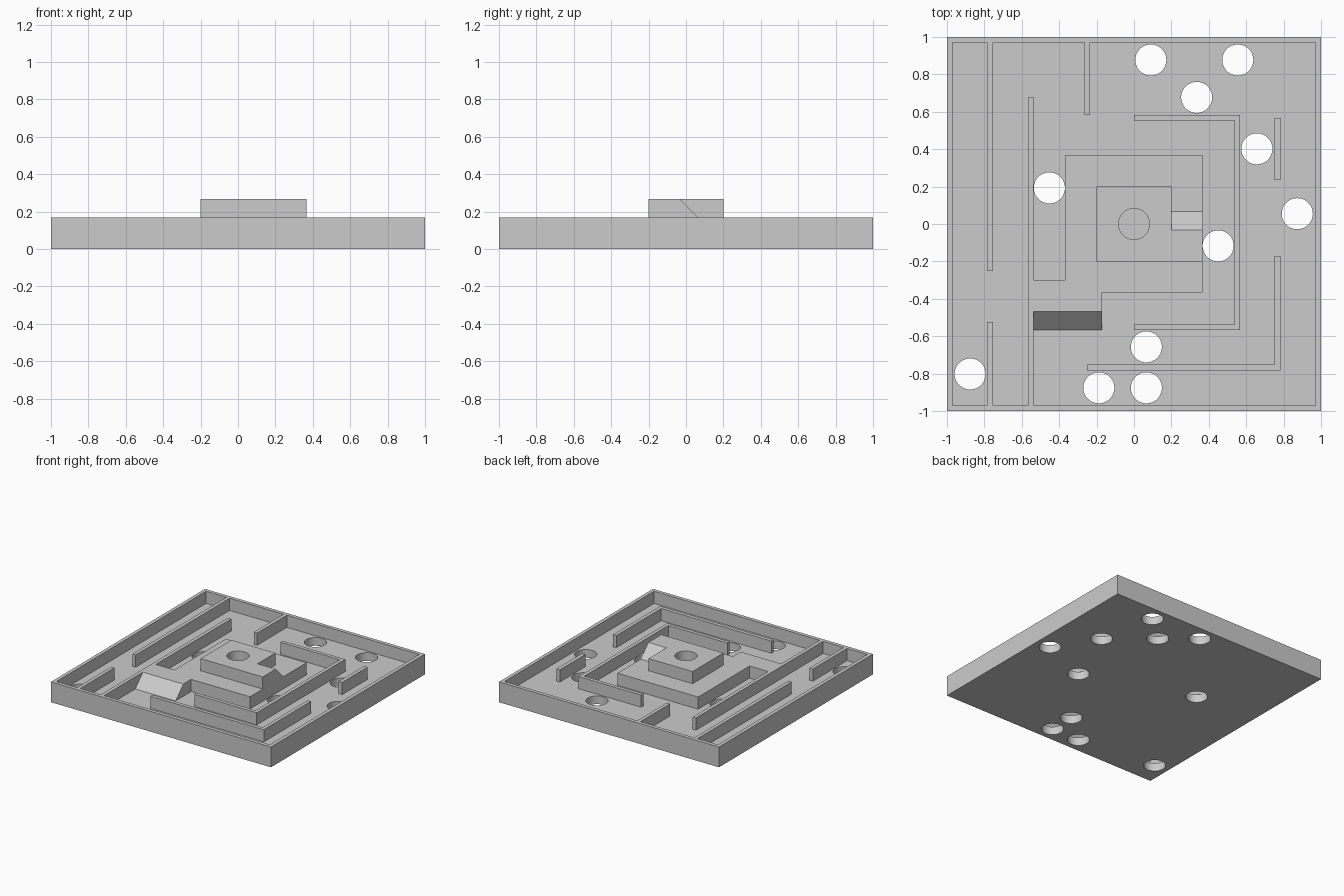
import bpy, bmesh, math
from mathutils import Vector

if "Cube" in bpy.data.objects:
    bpy.data.objects.remove(bpy.data.objects["Cube"])

FLOOR, RIM, TOP, SUNK = 0.067, 0.167, 0.267, 0.03   # level heights


def make_object(name, bm):
    bmesh.ops.recalc_face_normals(bm, faces=bm.faces)
    mesh = bpy.data.meshes.new(name)
    bm.to_mesh(mesh)
    bm.free()
    ob = bpy.data.objects.new(name, mesh)
    bpy.context.collection.objects.link(ob)
    return ob


def prism(name, points, direction):
    """Solid made by sweeping a closed outline along a vector."""
    bm = bmesh.new()
    face = bm.faces.new([bm.verts.new(p) for p in points])
    ext = bmesh.ops.extrude_face_region(bm, geom=[face])
    verts = [g for g in ext["geom"] if isinstance(g, bmesh.types.BMVert)]
    bmesh.ops.translate(bm, verts=verts, vec=Vector(direction))
    return make_object(name, bm)


def slab(name, outline, z0, z1):
    return prism(name, [(x, y, z0) for x, y in outline], (0, 0, z1 - z0))


def box(name, x0, x1, y0, y1, z0, z1):
    return slab(name, [(x0, y0), (x1, y0), (x1, y1), (x0, y1)], z0, z1)


def cylinders(name, centres, r, z0, z1):
    bm = bmesh.new()
    for x, y in centres:
        new = bmesh.ops.create_cone(bm, cap_ends=True, segments=48, radius1=r, radius2=r, depth=z1 - z0)
        bmesh.ops.translate(bm, verts=new["verts"], vec=(x, y, (z0 + z1) / 2))
    return make_object(name, bm)


def combine(target, part, operation):
    """Apply a boolean and remove the part that was used."""
    mod = target.modifiers.new(part.name, "BOOLEAN")
    mod.operation, mod.solver, mod.object = operation, "EXACT", part
    dg = bpy.context.evaluated_depsgraph_get()
    mesh = bpy.data.meshes.new_from_object(target.evaluated_get(dg))
    target.modifiers.clear()
    target.data = mesh
    bpy.data.objects.remove(part)


# Tray with raised rim
maze = box("maze_board", -1, 1, -1, 1, 0, RIM)
combine(maze, box("pocket", -0.97, 0.97, -0.97, 0.97, FLOOR, 0.5), "DIFFERENCE")

# Thin maze walls as outlines
walls = [
    [(-0.785, -0.25), (-0.755, -0.25), (-0.755, 0.985), (-0.785, 0.985)],
    [(-0.785, -0.985), (-0.755, -0.985), (-0.755, -0.525), (-0.785, -0.525)],
    [(-0.567, -0.985), (-0.537, -0.985), (-0.537, 0.68), (-0.567, 0.68)],
    [(-0.265, 0.583), (-0.235, 0.583), (-0.235, 0.985), (-0.265, 0.985)],
    [(0.75, 0.235), (0.782, 0.235), (0.782, 0.567), (0.75, 0.567)],
    # U-shaped wall around the centre
    [(0, -0.567), (0.567, -0.567), (0.567, 0.583), (0, 0.583),
     (0, 0.553), (0.537, 0.553), (0.537, -0.537), (0, -0.537)],
    # L-shaped wall at the front right
    [(-0.25, -0.782), (0.782, -0.782), (0.782, -0.17),
     (0.752, -0.17), (0.752, -0.752), (-0.25, -0.752)],
]
for i, outline in enumerate(walls):
    combine(maze, slab(f"wall_{i}", outline, FLOOR - SUNK, RIM), "UNION")

# Middle platform
combine(maze, slab("platform", [
    (-0.55, -0.467), (-0.17, -0.467), (-0.17, -0.365), (0.365, -0.365),
    (0.365, 0.368), (-0.368, 0.368), (-0.368, -0.3), (-0.55, -0.3)],
    FLOOR - SUNK, RIM), "UNION")

# Ramp from the floor up to the platform
combine(maze, prism("lower_ramp", [(-0.55, y, z) for y, z in (
    (-0.567, FLOOR - SUNK), (-0.567, FLOOR), (-0.467, RIM), (-0.44, RIM),
    (-0.44, FLOOR - SUNK))], (0.38, 0, 0)), "UNION")

# Top block with its side landing
combine(maze, slab("top_block", [
    (-0.2, -0.2), (0.365, -0.2), (0.365, -0.032), (0.2, -0.032),
    (0.2, 0.2), (-0.2, 0.2)], RIM - SUNK, TOP), "UNION")

# Ramp from the platform up to the landing
combine(maze, prism("upper_ramp", [(0.18, y, z) for y, z in (
    (0.068, RIM - SUNK), (0.068, RIM), (-0.032, TOP), (-0.06, TOP),
    (-0.06, RIM - SUNK))], (0.185, 0, 0)), "UNION")

# Holes through the floor, and the blind goal pocket
holes = [(0.09, 0.877), (0.555, 0.877), (0.335, 0.677), (0.657, 0.402),
         (-0.4525, 0.193), (0.873, 0.055), (0.45, -0.117), (0.066, -0.657),
         (-0.188, -0.876), (0.066, -0.876), (-0.876, -0.802)]
combine(maze, cylinders("floor_holes", holes, 0.083, -0.2, 0.6), "DIFFERENCE")
combine(maze, cylinders("goal_pocket", [(0, 0)], 0.083, RIM, 0.6), "DIFFERENCE")

# Smooth hole sides, sharp edges elsewhere
bpy.context.view_layer.objects.active = maze
maze.select_set(True)
bpy.ops.object.shade_smooth_by_angle(angle=math.radians(30))
